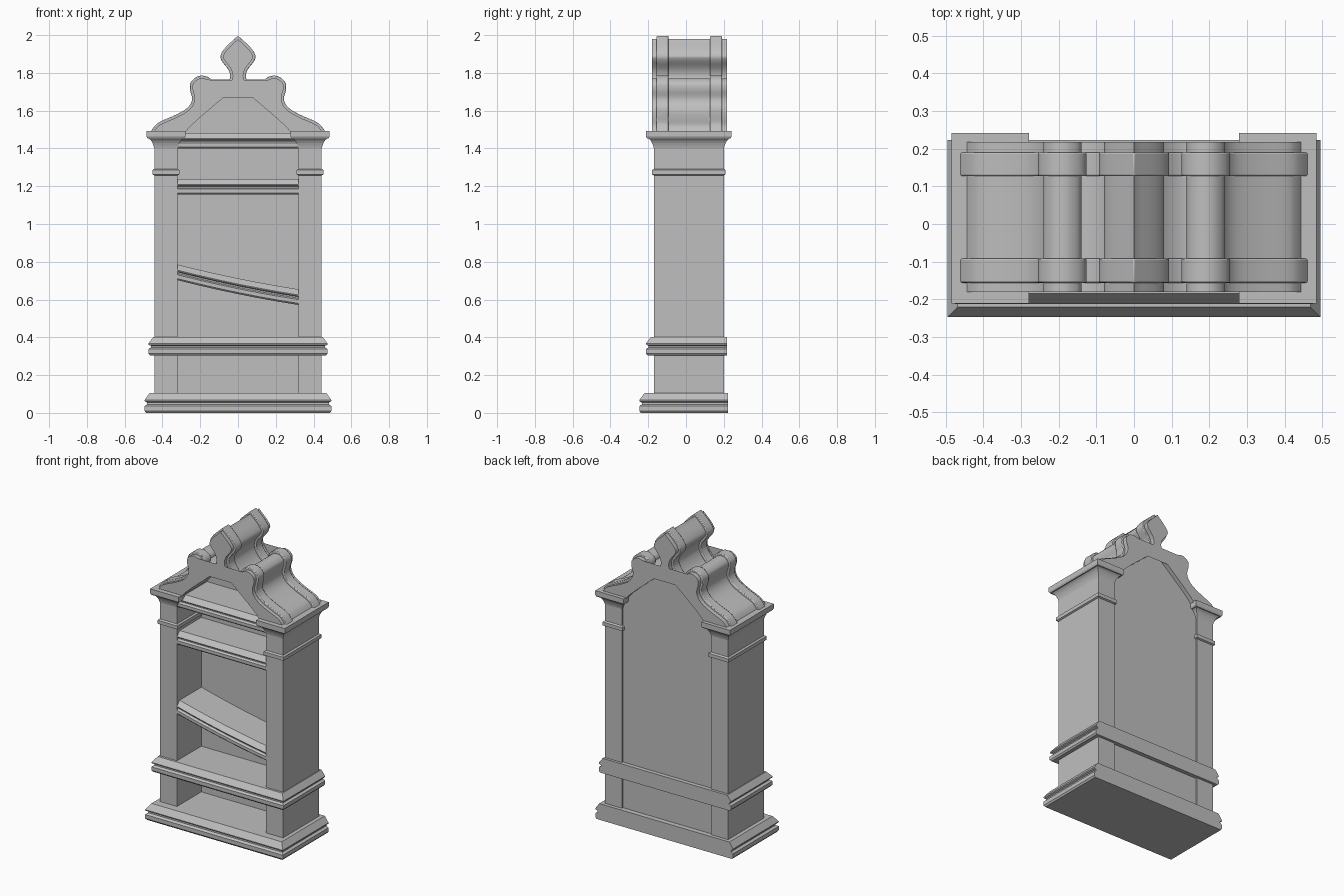
import bpy, math
from mathutils import Vector

cube = bpy.data.objects.get("Cube")
if cube:
    bpy.data.objects.remove(cube, do_unlink=True)

stone = bpy.data.materials.new("grey_stone")
stone.use_nodes = True
stone.diffuse_color = (0.52, 0.52, 0.52, 1)
stone.node_tree.nodes["Principled BSDF"].inputs["Base Color"].default_value = (0.52, 0.52, 0.52, 1)


def loft(name, rings, smooth=False):
    """Skin a stack of equal point rings and cap both ends."""
    n = len(rings[0])
    verts = [p for ring in rings for p in ring]
    faces = [(i * n + j, i * n + (j + 1) % n, (i + 1) * n + (j + 1) % n, (i + 1) * n + j)
             for i in range(len(rings) - 1) for j in range(n)]
    faces += [tuple(range(n))[::-1], tuple(range(len(verts) - n, len(verts)))]
    mesh = bpy.data.meshes.new(name)
    mesh.from_pydata(verts, [], faces)
    mesh.materials.append(stone)
    obj = bpy.data.objects.new(name, mesh)
    bpy.context.collection.objects.link(obj)
    bpy.ops.object.select_all(action="DESELECT")
    obj.select_set(True)
    bpy.context.view_layer.objects.active = obj
    bpy.ops.object.mode_set(mode="EDIT")
    bpy.ops.mesh.select_all(action="SELECT")
    bpy.ops.mesh.normals_make_consistent(inside=False)
    bpy.ops.object.mode_set(mode="OBJECT")
    if smooth:
        bpy.ops.object.shade_smooth_by_angle(angle=math.radians(35))
    return obj


def box_ring(x0, x1, y0, y1, z):
    return [(x0, y0, z), (x1, y0, z), (x1, y1, z), (x0, y1, z)]


def extrude(name, outline, y0, y1, smooth=False):
    return loft(name, [[(x, y, z) for x, z in outline] for y in (y0, y1)], smooth)


def smooth_path(points, steps=4):
    """Catmull-Rom curve through the points."""
    pts = [points[0]] + points + [points[-1]]
    out = []
    for a, b, c, d in zip(pts, pts[1:], pts[2:], pts[3:]):
        a, b, c, d = map(Vector, (a, b, c, d))
        for k in range(steps):
            t = k / steps
            out.append(0.5 * (2 * b + (c - a) * t + (2 * a - 5 * b + 4 * c - d) * t * t
                              + (3 * b - a - 3 * c + d) * t ** 3))
    return out + [Vector(points[-1])]


# Shared edge moulding: (height fraction, inset)
MOULDING = [(0, .008), (.1, 0), (.34, 0), (.43, .014), (.52, .014), (.57, .002), (.64, 0), (1, .027)]


def plinth(name, half_x, front, back, z, height):
    loft(name, [box_ring(-half_x + i, half_x - i, front + i, back, z + f * height)
                for f, i in MOULDING])


plinth("base", .495, -.247, .223, 0, .105)
plinth("lower_band", .475, -.212, .217, .305, .097)

# Pillars with collar, flared capital and slab: (height, outset)
PILLAR = [(.09, 0), (1.257, 0), (1.262, .01), (1.285, .01), (1.292, 0), (1.4, 0), (1.415, .004),
          (1.43, .01), (1.443, .018), (1.453, .029), (1.453, .036), (1.462, .041), (1.492, .041)]
for side, label in ((1, "left"), (-1, "right")):
    xs = sorted((side * .32, side * .443))
    loft(label + "_pillar", [box_ring(xs[0] - o, xs[1] + o, -.17 - o, .2 + o, z) for z, o in PILLAR])


# Shelves between the pillars
def shelf(name, z, tilt=0, sag=0, height=.083):
    rings = []
    for k in range(7):
        u = k / 3 - 1
        dz = z - tilt * u - sag * (1 - u * u)
        edge = [(-.17 + i, dz + f * height) for f, i in MOULDING]
        edge += [(.12, dz + height), (.12, dz)]
        rings.append([(.322 * u, y, h) for y, h in edge])
    loft(name, rings)


shelf("top_shelf", 1.4)
shelf("upper_shelf", 1.156)
shelf("fallen_shelf", .637, tilt=.066, sag=.008)

# Back panel rising into the gable
ARCH = [(-.28, 1.485), (-.255, 1.515), (-.2, 1.565), (0, 1.735)]
arch = ARCH + [(-x, z) for x, z in ARCH[-2::-1]]
extrude("back_panel", [(.325, .05), (-.325, .05), (-.325, 1.47)] + arch + [(.325, 1.47)], .08, .19)

# Scrolled crest: one half of the outline, from eave to finial tip
HALF = smooth_path([
    (-.465, 1.485), (-.44, 1.52), (-.41, 1.543), (-.33, 1.578), (-.268, 1.615), (-.243, 1.66),
    (-.254, 1.71), (-.25, 1.75), (-.217, 1.78), (-.175, 1.784), (-.138, 1.763), (-.126, 1.733),
    (-.143, 1.711), (-.168, 1.712), (-.172, 1.726), (-.16, 1.738), (-.172, 1.75), (-.19, 1.742),
    (-.195, 1.715), (-.188, 1.695), (-.16, 1.683), (-.12, 1.69), (-.074, 1.722), (-.043, 1.773),
    (-.05, 1.815), (-.085, 1.862), (-.092, 1.894), (-.064, 1.937), (0, 1.997)])


def crest_outline(inset):
    half = []
    for k, p in enumerate(HALF):
        d = (HALF[min(k + 1, len(HALF) - 1)] - HALF[max(k - 1, 0)]).normalized()
        half.append((p.x + d.y * inset, p.y - d.x * inset))
    half[0] = (HALF[0].x + inset * 1.4, HALF[0].y)
    half[-1] = (0, HALF[-1].y - inset * 1.2)
    return half + [(-x, z) for x, z in half[-2::-1]] + arch[::-1]


extrude("crest", crest_outline(.014), -.18, .218, smooth=True)
for label, y0, y1 in (("front", -.156, -.092), ("back", .127, .19)):
    band = extrude(label + "_crest_band", crest_outline(0), y0, y1, smooth=True)
    bevel = band.modifiers.new("rounded_edge", "BEVEL")
    bevel.width = .007
    bevel.segments = 2
    bevel.angle_limit = math.radians(60)
